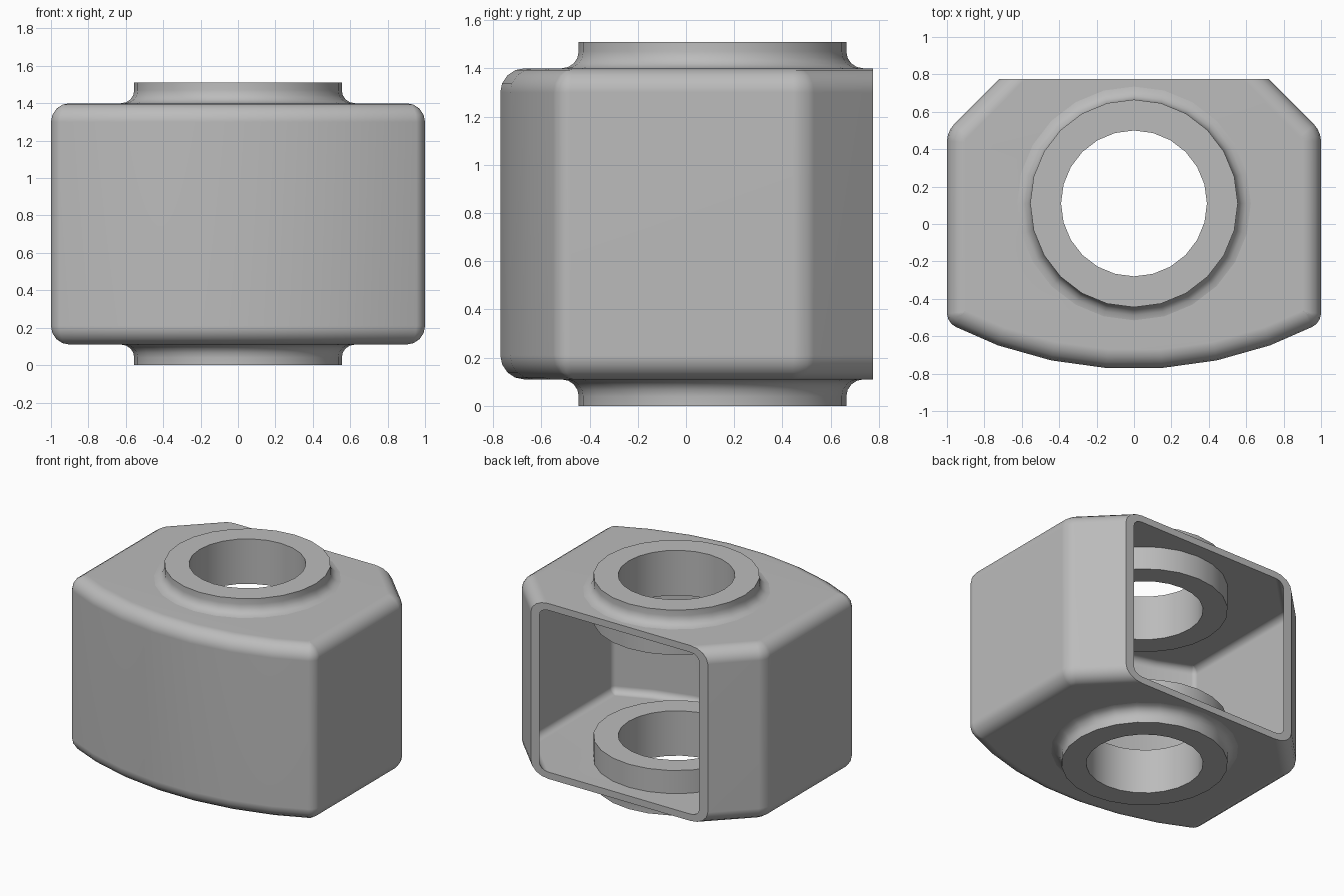
import bpy, bmesh
from math import sin, cos, pi, sqrt, asin

if "Cube" in bpy.data.objects:
    bpy.data.objects.remove(bpy.data.objects["Cube"], do_unlink=True)

HEIGHT = 1.51
FLOOR, CEILING = 0.11, 1.40
BACK = 0.775
WALL = 0.05
ROUND = 0.1
RING_Y = 0.11
RING_OUT, RING_IN = 0.555, 0.39
FILLET = 0.07
SIDES = 24

grey = bpy.data.materials.new("plain grey")
grey.use_nodes = True
colour = (0.5, 0.5, 0.5, 1)
grey.diffuse_color = colour
grey.node_tree.nodes["Principled BSDF"].inputs["Base Color"].default_value = colour


def add_object(name, bm):
    bmesh.ops.recalc_face_normals(bm, faces=bm.faces)
    mesh = bpy.data.meshes.new(name)
    bm.to_mesh(mesh)
    bm.free()
    obj = bpy.data.objects.new(name, mesh)
    bpy.context.collection.objects.link(obj)
    mesh.materials.append(grey)
    return obj


def activate(obj):
    bpy.ops.object.select_all(action='DESELECT')
    obj.select_set(True)
    bpy.context.view_layer.objects.active = obj


def rounded_block(inset, back):
    """Prism with a bowed front, straight sides and chamfers narrowing to the back."""
    bm = bmesh.new()
    side, radius, centre = 1 - inset, 2.16 - inset, 1.385
    slant = 1.495 - inset * sqrt(2)
    swing = asin(side / radius)
    steps = 7
    points = []
    for i in range(steps + 1):
        a = swing * (2 * i / steps - 1)
        points.append((radius * sin(a), centre - radius * cos(a)))
    points += [(side, slant - side), (slant - back, back),
               (back - slant, back), (-side, slant - side)]
    base = bm.faces.new([bm.verts.new((x, y, FLOOR + inset)) for x, y in points])
    top = bmesh.ops.extrude_face_region(bm, geom=[base])["geom"]
    for v in top:
        if isinstance(v, bmesh.types.BMVert):
            v.co.z = CEILING - inset
    bm.normal_update()
    # soften the four upright corners beside the flat sides
    uprights = [e for e in bm.edges
                if abs(e.verts[0].co.z - e.verts[1].co.z) > 1
                and abs(abs(e.verts[0].co.x) - side) < 0.001]
    bmesh.ops.bevel(bm, geom=uprights, offset=0.05 - inset / 2, segments=3,
                    profile=0.5, affect='EDGES')
    # round the floor and ceiling outlines
    rims = [e for e in bm.edges if abs(e.verts[0].co.z - e.verts[1].co.z) < 0.001]
    bmesh.ops.bevel(bm, geom=rims, offset=ROUND - inset, segments=4,
                    profile=0.5, affect='EDGES')
    return bm


def subtract(target, cutter):
    mod = target.modifiers.new("cut", 'BOOLEAN')
    mod.operation = 'DIFFERENCE'
    mod.solver = 'EXACT'
    mod.object = cutter
    activate(target)
    bpy.ops.object.modifier_apply(modifier=mod.name)
    bpy.data.objects.remove(cutter, do_unlink=True)


def finish(obj):
    activate(obj)
    bpy.ops.object.shade_smooth_by_angle(angle=pi / 6)
    mod = obj.modifiers.new("even shading", 'WEIGHTED_NORMAL')
    mod.keep_sharp = True


# Housing: hollow shell, open at the back
bm = rounded_block(0, 0.95)
cut = bmesh.ops.bisect_plane(bm, geom=bm.verts[:] + bm.edges[:] + bm.faces[:],
                             plane_co=(0, BACK, 0), plane_no=(0, 1, 0), clear_outer=True)
bmesh.ops.edgeloop_fill(bm, edges=[e for e in cut["geom_cut"]
                                   if isinstance(e, bmesh.types.BMEdge)])
housing = add_object("housing", bm)
subtract(housing, add_object("cavity_cutter", rounded_block(WALL, 1.0)))

# Openings through the floor and ceiling
bm = bmesh.new()
bmesh.ops.create_cone(bm, cap_ends=True, segments=32, radius1=0.47, radius2=0.47, depth=3)
bmesh.ops.translate(bm, vec=(0, RING_Y, 0.7), verts=bm.verts)
subtract(housing, add_object("bore_cutter", bm))
finish(housing)

# Collar rings with an outer fillet, one above and one below
profile = [(RING_OUT, 1.18), (RING_IN, 1.18), (RING_IN, HEIGHT), (RING_OUT, HEIGHT)]
for i in range(5):
    a = i * pi / 8
    profile.append((RING_OUT + FILLET * (1 - cos(a)), CEILING + FILLET * (1 - sin(a))))
profile += [(RING_OUT + FILLET, CEILING - 0.02), (RING_OUT, CEILING - 0.02)]

for name, flip in (("upper_collar", False), ("lower_collar", True)):
    bm = bmesh.new()
    loops = []
    for s in range(SIDES):
        a = 2 * pi * s / SIDES
        loops.append([bm.verts.new((r * cos(a), RING_Y + r * sin(a),
                                    HEIGHT - z if flip else z)) for r, z in profile])
    for s in range(SIDES):
        here, there = loops[s], loops[(s + 1) % SIDES]
        for k in range(len(profile)):
            n = (k + 1) % len(profile)
            bm.faces.new((here[k], there[k], there[n], here[n]))
    finish(add_object(name, bm))
